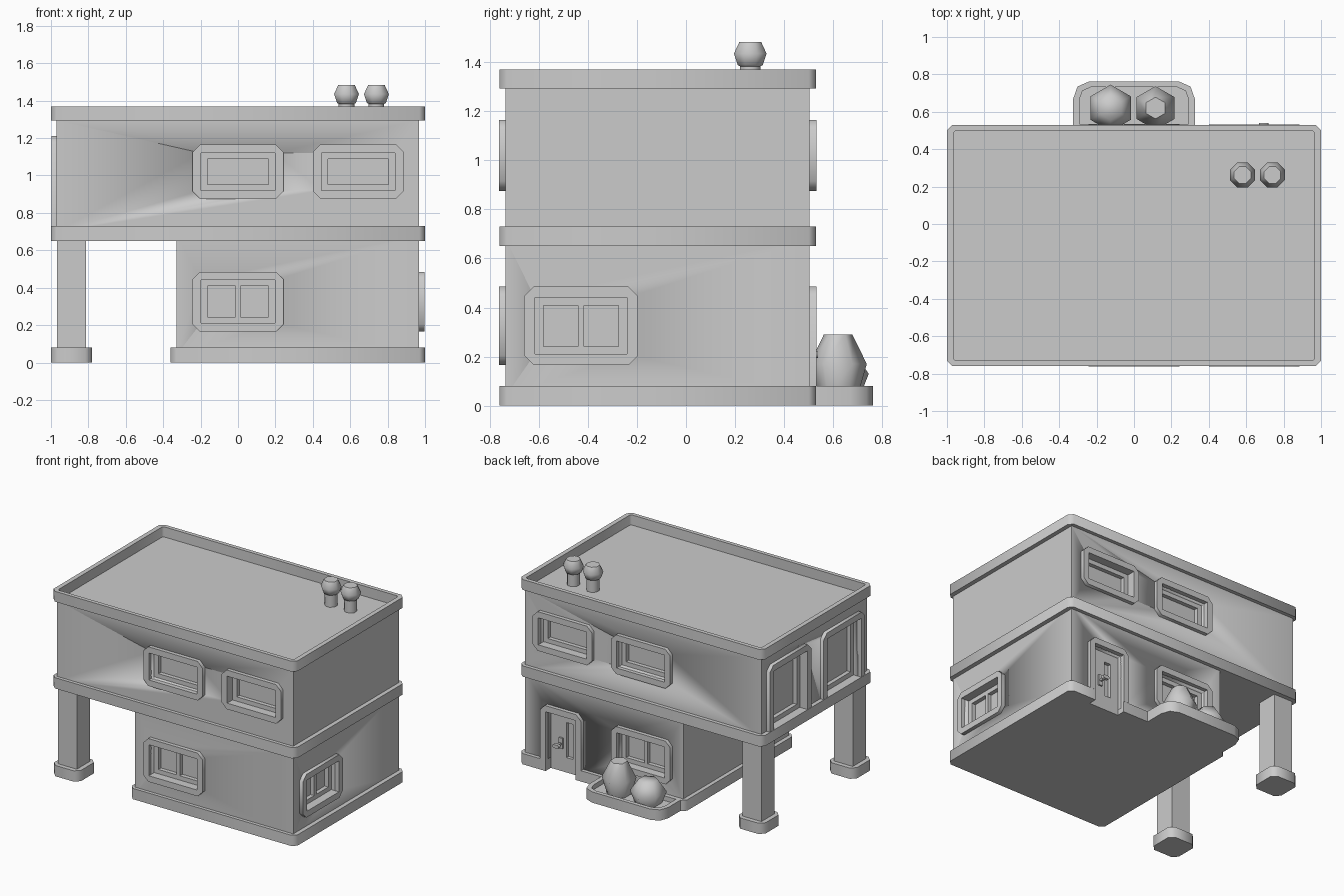
import bpy, bmesh
from math import radians, pi, cos, sin
from mathutils import Matrix

if "Cube" in bpy.data.objects:
    bpy.data.objects.remove(bpy.data.objects["Cube"])


def finish(bm, name, M, angle):
    """Turn a bmesh into an object, smooth below the given edge angle."""
    bmesh.ops.recalc_face_normals(bm, faces=bm.faces[:])
    for f in bm.faces:
        f.smooth = True
    for e in bm.edges:
        e.smooth = e.calc_face_angle(0) < radians(angle)
    bm.transform(M)
    me = bpy.data.meshes.new(name)
    bm.to_mesh(me)
    bm.free()
    ob = bpy.data.objects.new(name, me)
    bpy.context.collection.objects.link(ob)
    return ob


def prism(name, loops, z0, z1, M=Matrix()):
    """Extrude an outline (extra loops are holes) from z0 to z1."""
    bm = bmesh.new()
    edges = []
    for loop in loops:
        vs = [bm.verts.new((x, y, z0)) for x, y in loop]
        edges += [bm.edges.new((vs[i - 1], vs[i])) for i in range(len(vs))]
    bmesh.ops.triangle_fill(bm, edges=edges, use_beauty=True, normal=(0, 0, 1))
    r = bmesh.ops.extrude_face_region(bm, geom=bm.faces[:])
    top = [v for v in r["geom"] if isinstance(v, bmesh.types.BMVert)]
    bmesh.ops.translate(bm, verts=top, vec=(0, 0, z1 - z0))
    return finish(bm, name, M, 50)


def rect(x0, x1, y0, y1, c=0.0):
    """Rectangle outline, corners chamfered by c."""
    if not c:
        return [(x0, y0), (x1, y0), (x1, y1), (x0, y1)]
    return [(x0 + c, y0), (x1 - c, y0), (x1, y0 + c), (x1, y1 - c),
            (x1 - c, y1), (x0 + c, y1), (x0, y1 - c), (x0, y0 + c)]


def lathe(name, profile, n, x, y, turn, angle):
    """Revolve (radius, z) points with n sides."""
    bm = bmesh.new()
    rings = [[bm.verts.new((r * cos(turn + 2 * pi * i / n), r * sin(turn + 2 * pi * i / n), z))
              for i in range(n)] for r, z in profile]
    for a, b in zip(rings, rings[1:]):
        for i in range(n):
            bm.faces.new((a[i - 1], a[i], b[i], b[i - 1]))
    bm.faces.new(rings[0])
    bm.faces.new(rings[-1])
    return finish(bm, name, Matrix.Translation((x, y, 0)), angle)


# Wall frames: local x along the wall, local y up, local z outward
def wall_frame(turn, dist):
    return (Matrix.Rotation(radians(turn), 4, 'Z') @ Matrix.Translation((0, -dist, 0))
            @ Matrix.Rotation(radians(90), 4, 'X'))


FRONT, BACK = wall_frame(0, .735), wall_frame(180, .503)
RIGHT, LEFT = wall_frame(90, .968), wall_frame(-90, .97)
OUT, SASH, GLASS = .028, -.035, -.065


def cut(cutters, M, x0, x1, z0, z1):
    ob = prism("opening_cutter", [rect(x0, x1, z0, z1)], GLASS, .1, M)
    ob.hide_render = True
    cutters.append(ob)


def window(name, cutters, M, u, z0, z1, split=False, w=.2425):
    a, b = w - .045, w - .08
    prism(name + "_surround", [rect(u - w, u + w, z0, z1, .04),
                               rect(u - a, u + a, z0 + .045, z1 - .045)], -.005, OUT, M)
    panes = [rect(u - b, u + b, z0 + .077, z1 - .077)]
    if split:
        panes = [rect(u + s - (b - .0125) / 2, u + s + (b - .0125) / 2, z0 + .077, z1 - .077)
                 for s in (-(b + .0125) / 2, (b + .0125) / 2)]
    prism(name + "_sash", [rect(u - a, u + a, z0 + .045, z1 - .045)] + panes, GLASS, SASH, M)
    cut(cutters, M, u - a, u + a, z0 + .045, z1 - .045)


def arch(name, M, u, w, z0, z1, t=.045, c=.04):
    """Door surround without a bottom bar."""
    a = w - t
    prism(name, [[(u - w, z0), (u - w, z1 - c), (u - w + c, z1), (u + w - c, z1), (u + w, z1 - c),
                  (u + w, z0), (u + a, z0), (u + a, z1 - t), (u - a, z1 - t), (u - a, z0)]],
          -.005, OUT, M)


low, high = [], []

# Front and back windows
for side, M, s in (("front", FRONT, 1), ("back", BACK, -1)):
    window(side + "_lower_window", low, M, 0, .165, .485, True)
    for i, x in enumerate((0, .643)):
        window(f"{side}_upper_window_{i + 1}", high, M, s * x, .875, 1.165)
window("right_window", low, RIGHT, -.428, .165, .485, True, .233)

# Tall windows on the left side
for i, y in enumerate((.2, -.43)):
    u, n = -y, f"left_tall_window_{i + 1}"
    arch(n + "_surround", LEFT, u, .2425, .73, 1.21)
    prism(n + "_sash", [rect(u - .1975, u + .1975, .73, 1.165),
                        rect(u - .163, u + .163, .765, 1.13)], GLASS, SASH, LEFT)
    cut(high, LEFT, u - .1975, u + .1975, .725, 1.165)

# Back door with a narrow pane and a handle
D = -.658
arch("door_surround", BACK, D, .168, .08, .485)
prism("door_panel", [rect(D - .123, D + .123, 0, .44),
                     rect(D + .005, D + .06, .11, .37)], GLASS, SASH, BACK)
prism("door_back", [rect(D - .123, D + .123, 0, .44)], GLASS - .02, GLASS + .005, BACK)
prism("door_handle_plate", [rect(D - .05, D - .02, .17, .25)], SASH, SASH + .012, BACK)
prism("door_handle_stem", [rect(D - .042, D - .028, .2, .215)], SASH, OUT, BACK)
prism("door_handle_grip", [rect(D - .06, D - .01, .195, .22, .006)], OUT - .015, OUT + .008, BACK)
cut(low, BACK, D - .123, D + .123, -.05, .44)

# Wall blocks with window and door openings
for name, x0, z0, z1, cutters in (("lower_walls", -.33, .04, .68, low),
                                  ("upper_walls", -.97, .70, 1.295, high)):
    ob = prism(name, [rect(x0, .968, -.735, .503)], z0, z1)
    for c in cutters:
        m = ob.modifiers.new("opening", 'BOOLEAN')
        m.operation, m.solver, m.object = 'DIFFERENCE', 'EXACT', c
    dg = bpy.context.evaluated_depsgraph_get()
    me = bpy.data.meshes.new_from_object(ob.evaluated_get(dg))
    ob.modifiers.clear()
    ob.data = me
    for c in cutters:
        bpy.data.objects.remove(c)

# Plinth with a doorway notch, floor band and parapet
pl = rect(-.36, 1, -.76, .53, .03)
pl[5:5] = [(.781, .53), (.781, .438), (.535, .438), (.535, .53)]
prism("plinth", [pl], 0, .08)
prism("floor_band", [rect(-1, 1, -.76, .53, .03)], .65, .73)
prism("parapet", [rect(-1, 1, -.76, .53, .03), rect(-.966, .966, -.731, .5, .012)], 1.293, 1.37)

# Pillars under the overhang
for side, y0, y1 in (("front", -.76, -.54), ("back", .31, .53)):
    prism(side + "_pillar_foot", [rect(-1, -.78, y0, y1, .035)], 0, .08)
    prism(side + "_pillar", [rect(-.967, -.813, y0 + .033, y1 - .033)], .07, .66)

# Planter box and bushes
half = [(.325, .67), (.302, .735), (.24, .762)]
inner = [(.292, .665), (.275, .712), (.23, .732)]


def mirrored(pts, y):
    right = [(pts[0][0], y)] + pts
    return right + [(-x, v) for x, v in reversed(right)]


prism("planter_soil", [mirrored(half, .51)], 0, .045)
prism("planter_rim", [mirrored(half, .51), mirrored(inner, .535)], .04, .08)
lathe("tall_bush", [(.08, .04), (.117, .17), (.058, .29)], 6, .115, .62, pi / 2, 62)
lathe("low_bush", [(.09, .04), (.125, .13), (.065, .215)], 6, -.125, .62, pi / 2, 62)

# Roof vents
for i, x in enumerate((.58, .74)):
    lathe(f"roof_vent_{i + 1}", [(.045, 1.28), (.045, 1.383), (.055, 1.388), (.072, 1.435),
                                 (.048, 1.483)], 8, x, .262, pi / 8, 55)
